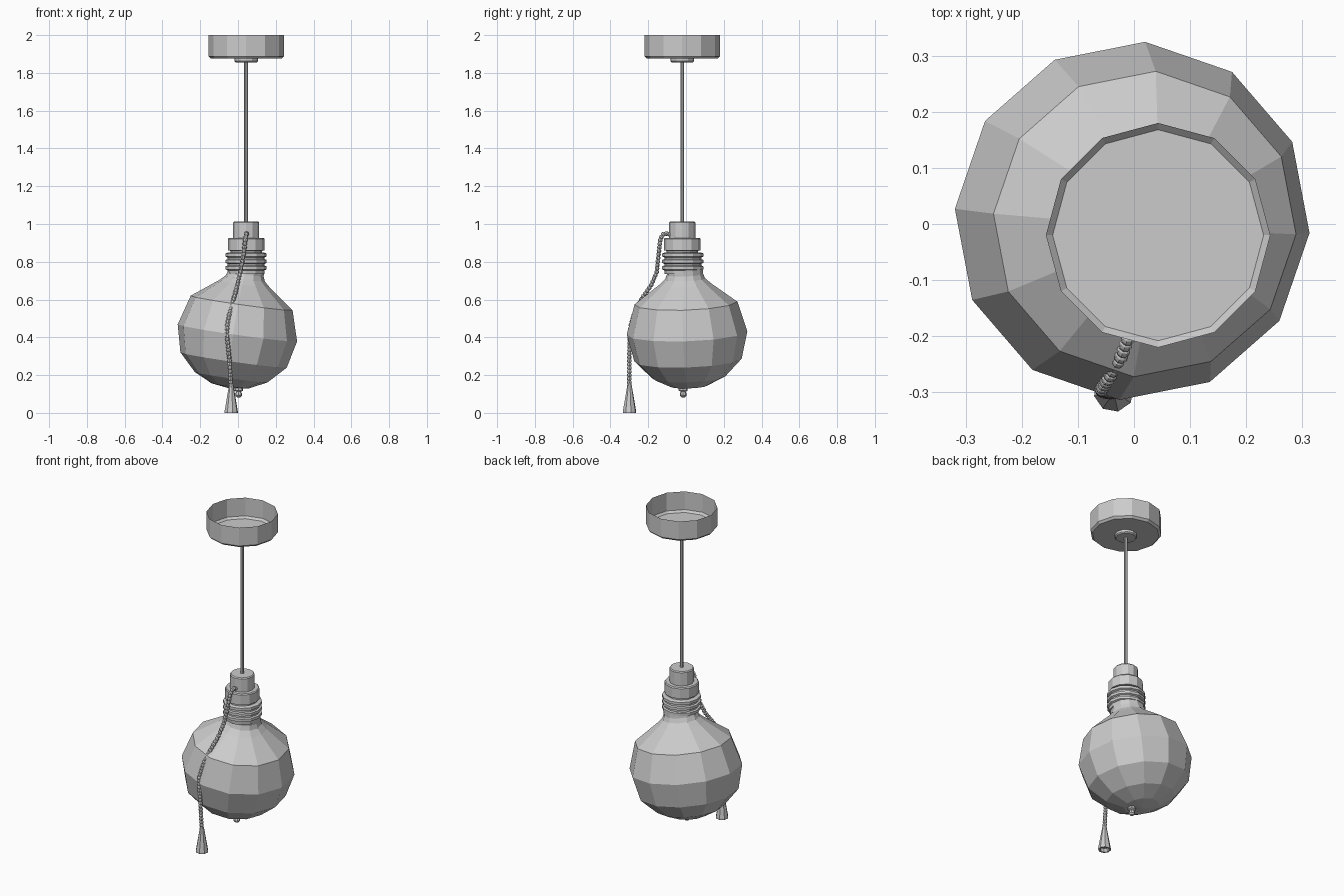
import bpy, bmesh, math
from mathutils import Vector, Matrix

if "Cube" in bpy.data.objects:
    bpy.data.objects.remove(bpy.data.objects["Cube"])

AX, AY = 0.043, -0.02   # hanging axis


def lathe(name, profile, loc, segs=12, axis=(0, 0, 1), phase=0.0):
    """Revolve (radius, height) points; radius 0 closes to a pole."""
    bm = bmesh.new()
    rings = []
    for r, z in profile:
        if r == 0:
            rings.append([bm.verts.new((0, 0, z))])
        else:
            rings.append([bm.verts.new((r * math.cos(a), r * math.sin(a), z))
                          for a in (phase + 2 * math.pi * i / segs for i in range(segs))])
    for a, b in zip(rings, rings[1:]):
        for i in range(segs):
            j = (i + 1) % segs
            if len(a) == 1:
                bm.faces.new((a[0], b[j], b[i]))
            elif len(b) == 1:
                bm.faces.new((a[i], a[j], b[0]))
            else:
                bm.faces.new((a[i], a[j], b[j], b[i]))
    bmesh.ops.recalc_face_normals(bm, faces=bm.faces)
    return finish(name, bm, loc, axis)


def finish(name, bm, loc=(0, 0, 0), axis=(0, 0, 1)):
    me = bpy.data.meshes.new(name)
    bm.to_mesh(me)
    bm.free()
    ob = bpy.data.objects.new(name, me)
    ob.location = loc
    ob.rotation_euler = Vector((0, 0, 1)).rotation_difference(Vector(axis)).to_euler()
    bpy.context.collection.objects.link(ob)
    return ob


# Ceiling canopy: open cup with a chamfered lower edge
lathe("ceiling_canopy", [(0.2, 2.0), (0.2, 1.888), (0.188, 1.876), (0, 1.876)], (AX, AY, 0))
lathe("canopy_boss", [(0, 1.878), (0.062, 1.878), (0.062, 1.862), (0.056, 1.856), (0, 1.856)], (AX, AY, 0))

# Cord
lathe("cord", [(0, 1.88), (0.01, 1.88), (0.01, 1.0), (0, 1.0)], (AX, AY, 0), segs=8)

# Socket: stepped cap and collar
lathe("socket_cap", [(0, 1.013), (0.064, 1.013), (0.069, 1.007), (0.069, 0.92), (0, 0.92)], (AX, AY, 0))
lathe("socket_collar", [(0, 0.927), (0.092, 0.927), (0.097, 0.921), (0.097, 0.86),
                        (0.084, 0.858), (0.084, 0.84), (0, 0.84)], (AX, AY, 0))

# Threaded neck: three ribs
ribs = [(0, 0.848)]
for k in range(3):
    z = 0.848 - 0.034 * k
    ribs += [(0.098, z), (0.109, z - 0.004), (0.109, z - 0.020), (0.098, z - 0.025)]
ribs += [(0.096, 0.735), (0, 0.735)]
lathe("threaded_neck", ribs, (AX, AY + 0.003, 0))

# Bulb: tilted faceted globe
lathe("bulb", [(0.095, 0.02), (0.096, -0.015), (0.106, -0.04), (0.137, -0.068), (0.273, -0.17),
               (0.32, -0.33), (0.285, -0.475), (0.195, -0.567), (0.1, -0.613), (0, -0.627)],
      (AX, -0.006, 0.75), axis=(0.14, -0.035, 0.99), phase=math.radians(-4))

# Finial under the bulb
lathe("bulb_finial", [(0, 0.14), (0.024, 0.135), (0.024, 0.118), (0.012, 0.112), (0.018, 0.103),
                      (0.018, 0.092), (0.010, 0.083), (0, 0.081)], (0.003, -0.015, 0), segs=8)

# Beaded pull chain: beads spaced evenly along a path
path = [Vector(p) for p in [
    (0.045, -0.085, 0.945), (0.045, -0.115, 0.952), (0.040, -0.135, 0.925), (0.030, -0.145, 0.84),
    (0.012, -0.155, 0.745), (-0.004, -0.185, 0.675), (-0.022, -0.235, 0.605), (-0.045, -0.275, 0.525),
    (-0.058, -0.294, 0.455), (-0.056, -0.298, 0.39), (-0.046, -0.300, 0.29), (-0.037, -0.300, 0.14)]]
bm = bmesh.new()
step, carry = 0.019, 0.0
for a, b in zip(path, path[1:]):
    d = b - a
    t = carry
    while t < d.length:
        turn = d.to_track_quat('Z', 'Y').to_matrix().to_4x4()
        bmesh.ops.create_uvsphere(bm, u_segments=8, v_segments=6, radius=0.0125,
                                  matrix=Matrix.Translation(a + d * (t / d.length)) @ turn)
        t += step
    carry = t - d.length
finish("pull_chain", bm)

# Hollow conical pull at the chain end
lathe("chain_pull", [(0, 0.158), (0.009, 0.156), (0.013, 0.14), (0.036, 0.008), (0.036, 0.0),
                     (0.027, 0.0), (0.022, 0.02), (0, 0.02)],
      (-0.036, -0.299, 0), segs=8, phase=math.radians(12))
